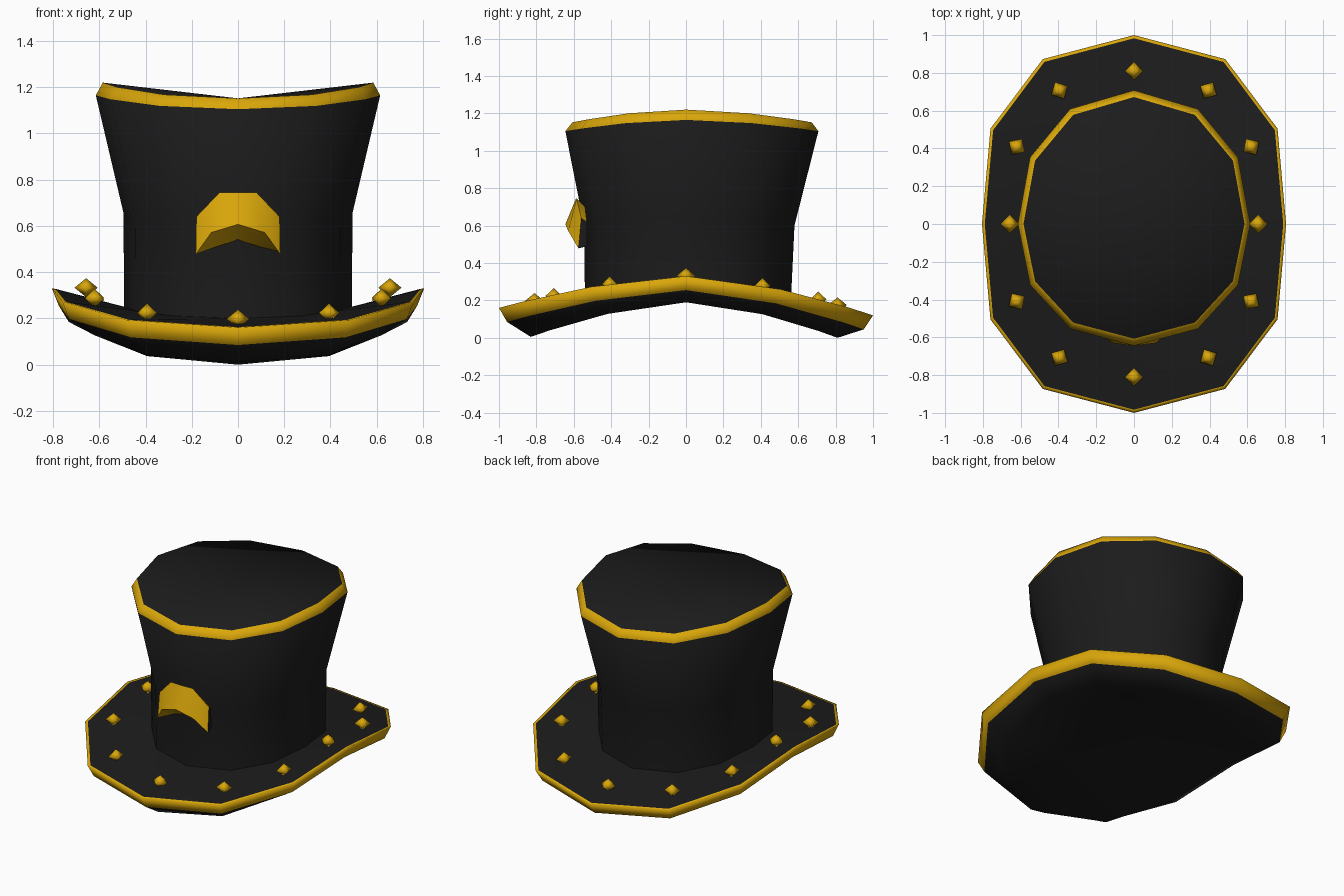
import bpy, bmesh, math
from mathutils import Vector, Matrix

if "Cube" in bpy.data.objects:
    bpy.data.objects.remove(bpy.data.objects["Cube"])


def material(name, rgb):
    m = bpy.data.materials.new(name)
    m.diffuse_color = (*rgb, 1)
    m.use_nodes = True
    m.node_tree.nodes["Principled BSDF"].inputs["Base Color"].default_value = m.diffuse_color
    return m


BLACK = material("black felt", (0.0115, 0.0115, 0.0115))
GOLD = material("gold trim", (0.70, 0.385, 0.003))

# Quarter outlines of the twelve-sided brim and crown, front to side
BRIM = [(0, 1), (0.6, 0.873), (0.944, 0.505), (1, 0)]
CROWN = [(0, 1), (0.55, 0.86), (0.895, 0.5), (1, 0)]


def ring(shape, rx, front, back, z_side, z_front, z_back, power=1.6):
    """Twelve points of a saddle-shaped ring, starting at the front."""
    half = [(x, -y) for x, y in shape] + [(x, y) for x, y in shape[-2::-1]]
    loop = half + [(-x, y) for x, y in half[-2:0:-1]]
    pts = []
    for x, y in loop:
        depth, z_end = (front, z_front) if y < 0 else (back, z_back)
        pts.append(Vector((x * rx, y * depth, z_side + (z_end - z_side) * abs(y) ** power)))
    return pts


def finish(name, bm, angle):
    bmesh.ops.recalc_face_normals(bm, faces=bm.faces[:])
    me = bpy.data.meshes.new(name)
    bm.to_mesh(me)
    bm.free()
    me.materials.append(BLACK)
    me.materials.append(GOLD)
    ob = bpy.data.objects.new(name, me)
    bpy.context.collection.objects.link(ob)
    bpy.ops.object.select_all(action='DESELECT')
    bpy.context.view_layer.objects.active = ob
    ob.select_set(True)
    bpy.ops.object.shade_smooth_by_angle(angle=math.radians(angle))
    return ob


def loft(name, rings, gold_bands, angle, fan_z=None):
    """Skin the rings and colour some bands gold. Close the top with a fan,
    or, without fan_z, close the bottom with strips running side to side."""
    bm = bmesh.new()
    loops = [[bm.verts.new(p) for p in r] for r in rings]
    n = len(loops[0])
    for k in range(len(loops) - 1):
        a, b = loops[k], loops[k + 1]
        for i in range(n):
            j = (i + 1) % n
            bm.faces.new((a[i], a[j], b[j], b[i])).material_index = int(k in gold_bands)
    if fan_z is not None:
        loop = loops[-1]
        mid = sum((v.co for v in loop), Vector()) / n
        c = bm.verts.new((0, mid.y, fan_z))
        for i in range(n):
            bm.faces.new((loop[i], loop[(i + 1) % n], c))
    else:
        loop = loops[0]
        for i in range(n // 2):
            strip = [loop[i], loop[i + 1], loop[-i - 1], loop[-i]]
            bm.faces.new(list(dict.fromkeys(strip)))
    return finish(name, bm, angle)


# Curled brim: closed underside, gold edge band, top surface up to the crown
loft("brim", [
    ring(BRIM, 0.655, 0.83, 0.81, 0.19, 0.005, 0.0),
    ring(BRIM, 0.775, 0.957, 0.95, 0.255, 0.085, 0.045),
    ring(BRIM, 0.805, 1.0, 1.0, 0.33, 0.16, 0.12),
    ring(BRIM, 0.79, 0.983, 0.983, 0.328, 0.163, 0.123),
    ring(CROWN, 0.49, 0.535, 0.555, 0.25, 0.20, 0.19),
], {1, 2}, 180)

# Flared crown with a gold bevel round the top
loft("crown", [
    ring(CROWN, 0.493, 0.54, 0.56, 0.24, 0.19, 0.18),
    ring(CROWN, 0.495, 0.545, 0.58, 0.655, 0.60, 0.60),
    ring(CROWN, 0.615, 0.645, 0.708, 1.165, 1.105, 1.105, 1.8),
    ring(CROWN, 0.585, 0.607, 0.672, 1.22, 1.152, 1.152, 1.8),
], {2}, 80, 1.152)

# Twelve diamond studs standing on the brim
bm = bmesh.new()
for p in ring(BRIM, 0.657, 0.81, 0.81, 0.333, 0.198, 0.175):
    turn = Matrix.Rotation(math.atan2(p.y, p.x), 4, 'Z')
    base = [bm.verts.new(p + turn @ Vector((0.05 * math.cos(a), 0.05 * math.sin(a), 0)))
            for a in (0, math.pi / 2, math.pi, 1.5 * math.pi)]
    for dz in (0.041, -0.041):
        tip = bm.verts.new(p + Vector((0, 0, dz)))
        for i in range(4):
            bm.faces.new((base[i], base[(i + 1) % 4], tip)).material_index = 1
finish("brim_studs", bm, 180)

# Arched gold ornament on the crown front: top edge, ridge, lower edge, back
rows = [
    [(0, -0.588, 0.745), (0.08, -0.585, 0.745), (0.18, -0.56, 0.64)],
    [(0, -0.645, 0.607), (0.115, -0.63, 0.572), (0.183, -0.575, 0.478)],
    [(0, -0.54, 0.54), (0.10, -0.535, 0.508), (0.178, -0.53, 0.49)],
    [(0, -0.54, 0.70), (0.08, -0.54, 0.70), (0.175, -0.53, 0.62)],
]
bm = bmesh.new()
cols = []
for s, i in ((-1, 2), (-1, 1), (1, 0), (1, 1), (1, 2)):
    cols.append([bm.verts.new((s * r[i][0], r[i][1], r[i][2])) for r in rows])
for a, b in zip(cols, cols[1:]):
    for k in range(4):
        bm.faces.new((a[k], b[k], b[(k + 1) % 4], a[(k + 1) % 4])).material_index = 1
for end in (cols[0], cols[-1]):      # dark ends
    bm.faces.new(end)
finish("front_ornament", bm, 35)
